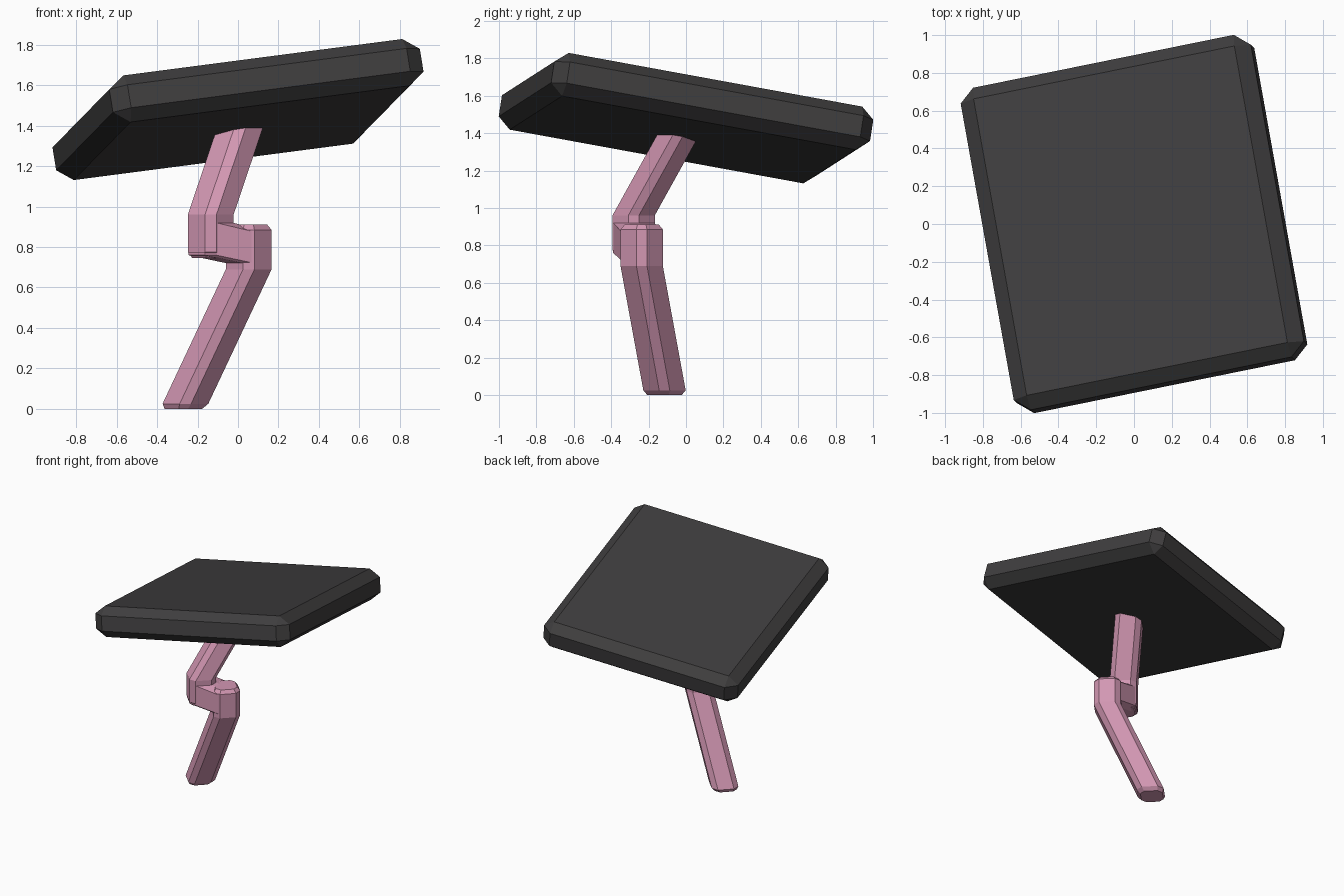
import bpy, bmesh
from math import cos, sin, radians
from mathutils import Vector
from itertools import product

if "Cube" in bpy.data.objects:
    bpy.data.objects.remove(bpy.data.objects["Cube"])


def material(name, rgb):
    m = bpy.data.materials.new(name)
    m.diffuse_color = (*rgb, 1)
    m.use_nodes = True
    m.node_tree.nodes["Principled BSDF"].inputs["Base Color"].default_value = m.diffuse_color
    return m


def finish(name, bm, mat):
    bmesh.ops.recalc_face_normals(bm, faces=bm.faces)
    me = bpy.data.meshes.new(name)
    bm.to_mesh(me)
    bm.free()
    ob = bpy.data.objects.new(name, me)
    bpy.context.collection.objects.link(ob)
    me.materials.append(mat)
    return ob


def ring(bm, x, y, z, scale=1.0):
    # Square section with chamfered corners, turned 45 degrees
    h, c = 0.1 * scale, 0.04 * scale
    pts = [(h, -h + c), (h, h - c), (h - c, h), (-h + c, h),
           (-h, h - c), (-h, -h + c), (-h + c, -h), (h - c, -h)]
    a, b = cos(radians(45)), sin(radians(45))
    return [bm.verts.new((x + a * px - b * py, y + b * px + a * py, z)) for px, py in pts]


def sweep(name, path, mat):
    bm = bmesh.new()
    rings = [ring(bm, *p) for p in path]
    for lo, hi in zip(rings, rings[1:]):
        for i in range(8):
            j = (i + 1) % 8
            bm.faces.new((lo[i], lo[j], hi[j], hi[i]))
    bm.faces.new(rings[0])
    bm.faces.new(rings[-1])
    return finish(name, bm, mat)


def hull(name, bm, mat):
    bmesh.ops.convex_hull(bm, input=bm.verts)
    bmesh.ops.dissolve_limit(bm, angle_limit=0.01, verts=bm.verts, edges=bm.edges)
    return finish(name, bm, mat)


pink = material("pink", (0.65, 0.31, 0.45))
dark = material("charcoal", (0.05, 0.048, 0.049))

# Tilted chamfered slab
u = Vector((1.38, 0.28, 0.18)).normalized()
v = Vector((-0.28, 1.59, -0.29))
v = (v - u * v.dot(u)).normalized()
n = u.cross(v)
size, inset = (0.79, 0.88, 0.118), (0.08, 0.07, 0.06)
bm = bmesh.new()
for signs in product((-1, 1), repeat=3):
    for axis in range(3):
        d = [signs[k] * (size[k] if k == axis else size[k] - inset[k]) for k in range(3)]
        bm.verts.new(Vector((0, 0, 1.48)) + u * d[0] + v * d[1] + n * d[2])
hull("slab", bm, dark)

# Lower stem, bending upright at the top
stem = sweep("stem", [(-0.27, -0.115, 0, 0.82), (-0.26, -0.115, 0.025), (0.053, -0.237, 0.69),
                      (0.053, -0.237, 0.885), (0.053, -0.237, 0.912, 0.8)], pink)

# Upper stem, running up into the slab
upper = sweep("upper_stem", [(-0.135, -0.28, 0.745, 0.8), (-0.135, -0.28, 0.775),
                             (-0.135, -0.28, 0.96), (0.02, -0.025, 1.42)], pink)

# Offset link between the two stems
bm = bmesh.new()
for x, y, z, s in ((-0.135, -0.28, 0.76, 0.97), (-0.135, -0.28, 0.92, 0.97),
                   (0.053, -0.237, 0.72, 0.97), (0.053, -0.237, 0.875, 0.97)):
    ring(bm, x, y, z, s)
link = hull("stem_link", bm, pink)

# Merge the stem pieces into one solid
for part in (link, upper):
    mod = stem.modifiers.new(part.name, 'BOOLEAN')
    mod.operation = 'UNION'
    mod.solver = 'EXACT'
    mod.object = part
    part.hide_render = True
